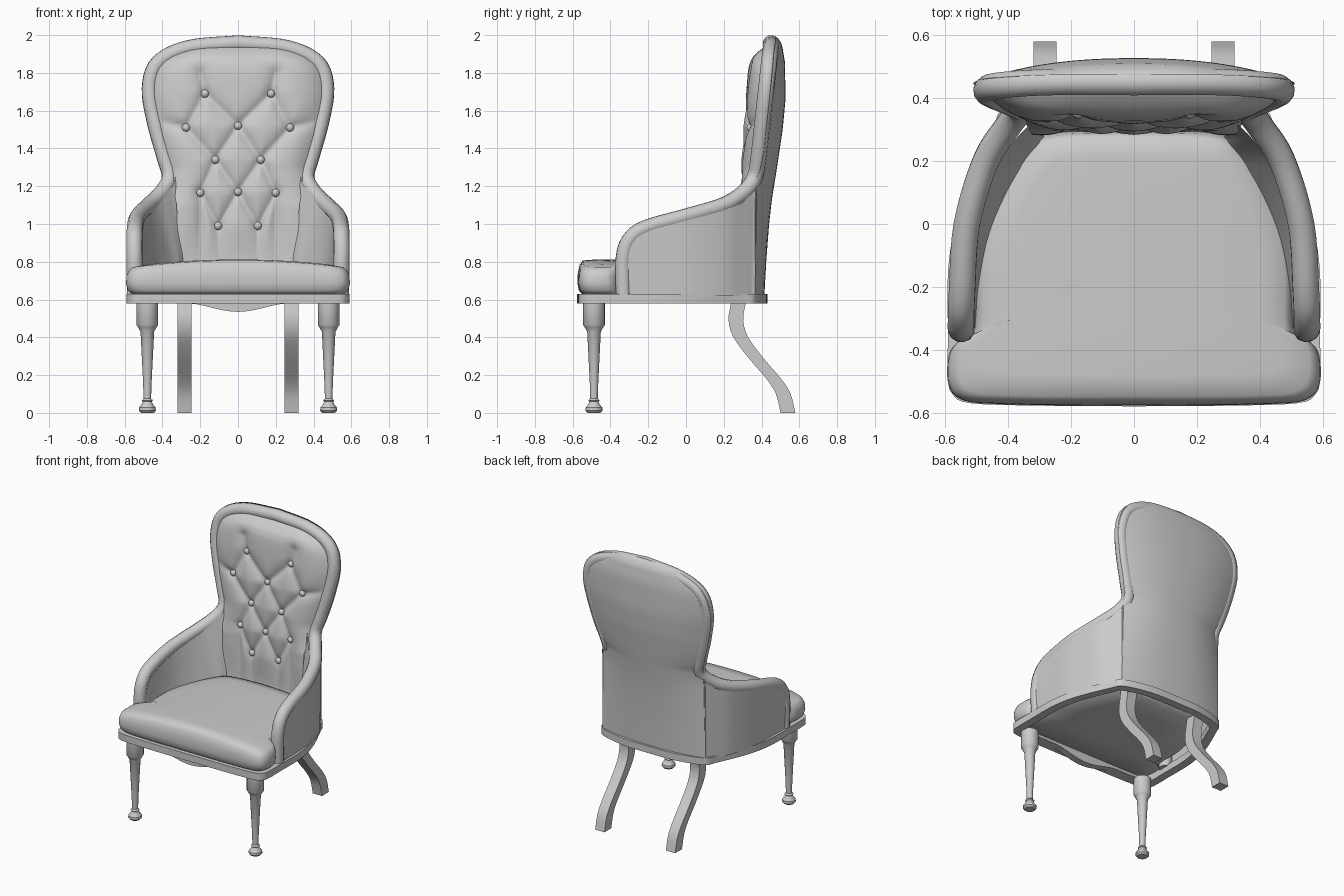
import bpy, bmesh, math
from mathutils import Vector

if "Cube" in bpy.data.objects:
    bpy.data.objects.remove(bpy.data.objects["Cube"])

def add(name, verts, faces, smooth=True, angle=40):
    me = bpy.data.meshes.new(name)
    me.from_pydata([tuple(v) for v in verts], [], faces)
    bm = bmesh.new(); bm.from_mesh(me)
    bmesh.ops.remove_doubles(bm, verts=bm.verts, dist=0.0003)
    bmesh.ops.recalc_face_normals(bm, faces=bm.faces)
    bm.to_mesh(me); bm.free()
    ob = bpy.data.objects.new(name, me)
    bpy.context.collection.objects.link(ob)
    if smooth:
        bpy.ops.object.select_all(action='DESELECT')
        ob.select_set(True)
        bpy.context.view_layer.objects.active = ob
        bpy.ops.object.shade_smooth_by_angle(angle=math.radians(angle))
    return ob

def loft(name, rows, closed=False, caps=False, **kw):
    n = len(rows[0])
    verts = [v for r in rows for v in r]
    faces = []
    for i in range(len(rows) - 1):
        for j in range(n if closed else n - 1):
            k = (j + 1) % n
            faces.append((i*n + j, i*n + k, (i+1)*n + k, (i+1)*n + j))
    if caps:
        faces += [tuple(range(n)), tuple(range((len(rows)-1)*n, len(rows)*n))]
    return add(name, verts, faces, **kw)

def smooth_path(pts, n=5):
    p = [Vector(q) for q in pts]
    p = [2*p[0] - p[1]] + p + [2*p[-1] - p[-2]]
    out = []
    for i in range(1, len(p) - 2):
        a, b, c, d = p[i-1:i+3]
        for k in range(n):
            t = k / n
            out.append(0.5*(2*b + (c-a)*t + (2*a-5*b+4*c-d)*t*t + (3*b-a-3*c+d)*t**3))
    return out + [p[-2]]

def lerp_table(tab, z):
    if z <= tab[0][0]: return tab[0][1]
    for (a, u), (b, v) in zip(tab, tab[1:]):
        if z <= b: return u + (v - u) * (z - a) / (b - a)
    return tab[-1][1]

def mirrored(half):
    return half + [Vector((-v.x, v.y, v.z)) for v in reversed(half[1:-1])]

# Seat frame: hollow ring
outline = mirrored(smooth_path([(0, -.578, 0), (.3, -.576, 0), (.52, -.568, 0), (.575, -.54, 0), (.59, -.49, 0),
    (.59, -.35, 0), (.588, -.13, 0), (.55, .06, 0), (.45, .30, 0), (.40, .375, 0), (.2, .425, 0), (0, .43, 0)], 4))
def ring(pts, s, z):
    return [((p.x*s), (p.y + .1)*s - .1, z) for p in pts]
loft("seat_frame", [ring(outline, s, z) for s, z in
    ((1, .58), (1, .63), (.9, .63), (.9, .58), (1, .58))], closed=True, angle=30)

# Front apron with a bowed lower edge
rows = []
for i in range(33):
    x = -.45 + .9*i/32
    z = .58 - .045*(math.cos(math.pi*x/.28) + 1)/2 if abs(x) < .28 else .579
    rows.append([(x, -.54, z), (x, -.54, .6), (x, -.49, .6), (x, -.49, z)])
loft("front_apron", rows, closed=True, caps=True, angle=30)

# T-shaped seat cushion with crowned top
cush = mirrored(smooth_path([(0, -.575, 0), (.2, -.575, 0), (.4, -.572, 0), (.54, -.56, 0), (.588, -.51, 0),
    (.588, -.42, 0), (.56, -.375, 0), (.51, -.35, 0), (.505, -.12, 0), (.45, .06, 0), (.35, .23, 0),
    (.26, .29, 0), (0, .30, 0)], 5))
rows = []
for s, z, c in ((.5, .63, 0), (.95, .63, 0), (.985, .65, 0), (1, .685, .1), (.995, .725, .4), (.975, .752, .8),
                (.94, .767, 1), (.8, .772, 1), (.5, .772, 1), (.25, .772, 1), (.01, .772, 1)):
    rows.append([(x, y, z + c*.04*(1 - (x/.59)**2)) for x, y, z in ring(cush, s, z)])
loft("seat_cushion", rows, closed=True, caps=True, angle=60)

# Padded roll running up the arms and round the back
roll = smooth_path([(.545, -.33, .62), (.548, -.33, .82), (.548, -.295, .92), (.545, -.21, .98),
    (.53, 0, 1.04), (.47, .2, 1.10), (.40, .31, 1.17), (.362, .365, 1.25), (.39, .385, 1.36), (.44, .405, 1.54),
    (.467, .425, 1.72), (.42, .44, 1.855), (.26, .45, 1.932), (0, .45, 1.957)], 5)
full = roll + [Vector((-v.x, v.y, v.z)) for v in reversed(roll[:-1])]
cu = bpy.data.curves.new("edge_roll", 'CURVE')
cu.dimensions = '3D'
cu.bevel_depth = .043
cu.bevel_resolution = 4
cu.use_fill_caps = True
sp = cu.splines.new('POLY')
sp.points.add(len(full) - 1)
for p, v in zip(sp.points, full):
    p.co = (*v, 1)
sp.use_smooth = True
bpy.context.collection.objects.link(bpy.data.objects.new("edge_roll", cu))

# Arm panels, outside and inside
arm, back = roll[5:36], roll[35:]
inset = [(-.33, .05), (-.2, .055), (0, .09), (.2, .125), (.31, .115), (.37, .08)]
for side, label in ((1, "right"), (-1, "left")):
    outer, inner = [], []
    for i, v in enumerate(arm):
        t = (i / (len(arm) - 1))**2
        top = Vector((v.x + .036 + .004*t, v.y + .01*t, v.z + .005))
        bot = Vector((v.x + .026 + .022*t, v.y, .62))
        outer.append([(side*p.x, p.y, p.z) for p in (bot.lerp(top, k/4) for k in range(5))])
        top = Vector((v.x - .03, v.y - .05*t, v.z))
        bot = Vector((v.x - lerp_table(inset, v.y), v.y - .09*t, .68))
        inner.append([(side*p.x, p.y, p.z) for p in (bot.lerp(top, k/4) for k in range(5))])
    loft(label + "_arm_outside", outer)
    loft(label + "_arm_inside", inner)

# Curved outer back, wrapping over the roll
back_y = [(.62, .415), (.9, .43), (1.1, .45), (1.3, .482), (1.5, .512), (1.65, .526), (1.85, .525),
          (1.95, .508), (1.98, .49), (2, .465)]
edges = [Vector((.41, .366, z)) for z in (.62, .8, 1.0, 1.13)]
for i, v in enumerate(back):
    j = 35 + i
    t = full[j + 1] - full[j - 1]
    t.y = 0
    t.normalize()
    edges.append(Vector((max(v.x + .042*t.z, 0) if i < len(back) - 1 else 0, v.y + .008 + .014*min(1, i/6), v.z - .042*t.x)))
edges[4].z = 1.24
rows = []
for e in edges:
    yc = max(lerp_table(back_y, e.z), e.y)
    rows.append([(e.x*u, yc + (e.y - yc)*abs(u)**2.4, e.z) for u in (j/12 - 1 for j in range(25))])
loft("outer_back", rows, angle=60)

# Button-tufted inner back
half_buttons = [(.175, 1.69), (.275, 1.51), (0, 1.52), (.12, 1.34), (.2, 1.165), (0, 1.17), (.105, .99)]
buttons = half_buttons + [(-x, z) for x, z in half_buttons if x]
creases = [(a, b) for a in buttons for b in buttons
           if .1 < a[1] - b[1] < .22 and abs(a[0] - b[0]) < .2]
for s in (1, -1):
    creases += [((s*.175, 1.69), (s*.2, 1.80)), ((s*.105, .99), (s*.1, .8)),
                ((s*.275, 1.51), (s*.4, 1.54)), ((s*.2, 1.165), (s*.2, .8))]

def seg_dist(p, a, b):
    p, a, b = Vector(p), Vector(a), Vector(b)
    t = max(0, min(1, (p - a).dot(b - a) / (b - a).length_squared))
    return (p - a - t*(b - a)).length

centre_y = [(.64, .30), (1.15, .305), (1.5, .325), (1.8, .352), (1.88, .365), (1.92, .395), (1.945, .43)]
edge_y = [(.64, .275), (1.1, .285), (1.3, .35), (1.7, .40), (1.94, .435)]
width = [(.64, .31), (1.1, .325)] + [(v.z, v.x - .01) for v in back]

def tuft_y(x, z):
    w = max(lerp_table(width, z), .01)
    u = min(1, abs(x)/w)
    d = min(seg_dist((x, z), a, b) for a, b in creases)
    db = min(math.hypot(x - a, z - b) for a, b in buttons)
    fade = (1 - u**6) * max(0, min(1, (1.94 - z)/.1)) * max(.35, min(1, (z - .75)/.25))
    puff = -.025 + .034*math.exp(-d/.04) + .012*math.exp(-(db/.03)**2)
    yc = lerp_table(centre_y, z)
    return yc + (lerp_table(edge_y, z) - yc)*u**5 + puff*fade

rows = []
for i in range(91):
    z = .64 + 1.303*i/90
    w = lerp_table(width, z)
    rows.append([(w*u, tuft_y(w*u, z), z) for u in (j/36 - 1 for j in range(73))])
loft("tufted_back", rows, angle=70)

# Buttons
for x, z in buttons:
    bpy.ops.mesh.primitive_uv_sphere_add(segments=12, ring_count=8, radius=.022,
                                         location=(x, tuft_y(x, z) - .008, z))
    bpy.context.object.name = "button"
    bpy.ops.object.shade_smooth()

# Turned front legs and swept square back legs
profile = [(.034, 0), (.045, .012), (.044, .028), (.03, .045), (.024, .06), (.03, .066), (.02, .075), (.022, .15),
           (.036, .43), (.05, .455), (.057, .465), (.057, .585)]
path = smooth_path([(0, .285, .63), (0, .275, .57), (0, .264, .49), (0, .29, .40), (0, .375, .285),
                    (0, .465, .18), (0, .515, .10), (0, .54, 0)], 3)
for s, label in ((1, "right"), (-1, "left")):
    loft(label + "_front_leg", [[(s*.48 + r*math.cos(a), -.487 + r*math.sin(a), z)
         for a in (math.tau*k/20 for k in range(20))] for r, z in profile], closed=True, caps=True, angle=35)
    loft(label + "_back_leg", [[(s*.282 + dx, p.y + dy, p.z)
         for dx, dy in ((-.037, -.039), (.037, -.039), (.037, .039), (-.037, .039))] for p in path],
         closed=True, caps=True, angle=30)
